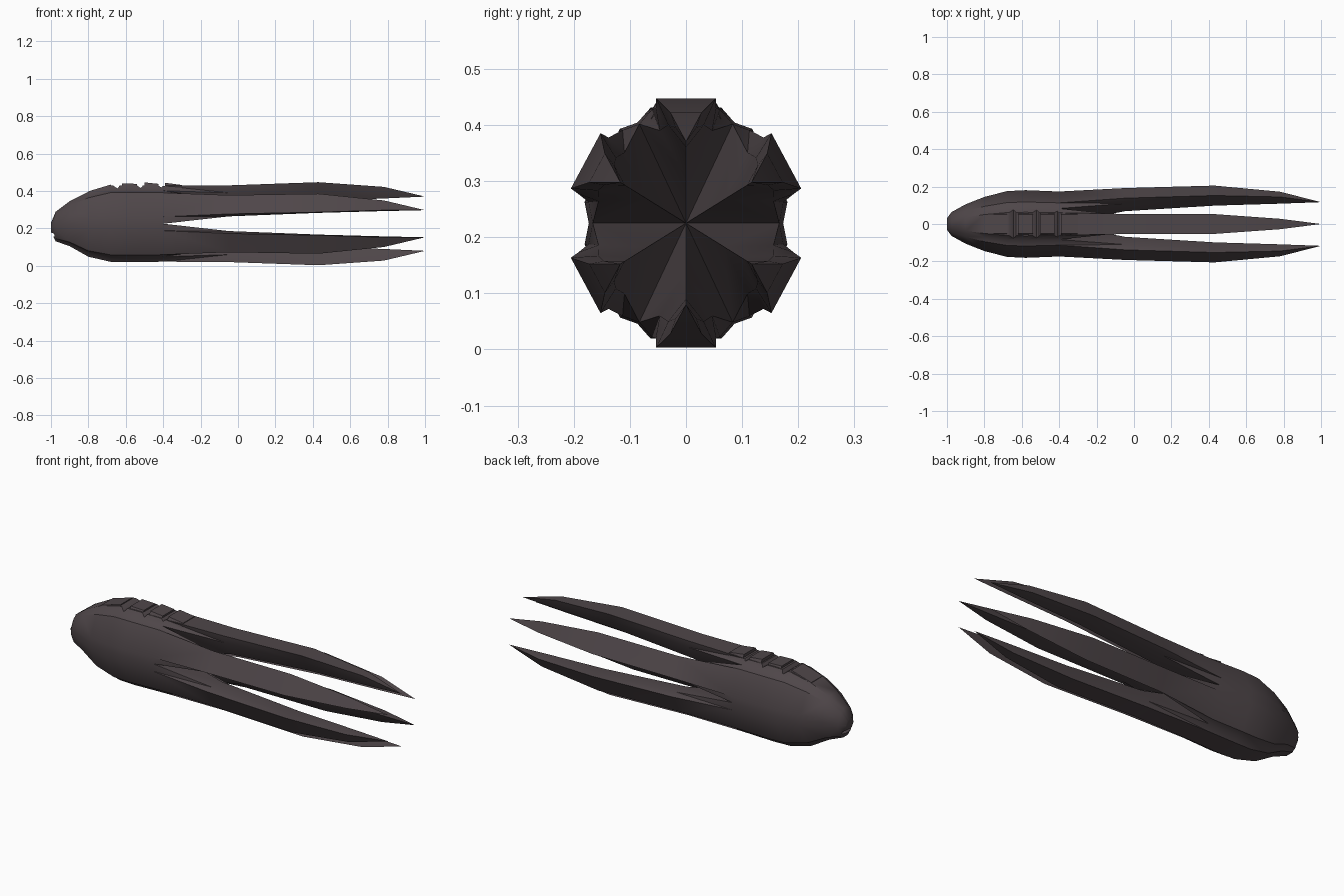
import bpy, bmesh, math
from mathutils import Vector

if "Cube" in bpy.data.objects:
    bpy.data.objects.remove(bpy.data.objects["Cube"])

ZC = 0.225                      # height of the long axis
SECTORS = [math.radians(30 + 60 * k) for k in range(6)]

skin = bpy.data.materials.new("dark_brown_grey")
skin.diffuse_color = (0.078, 0.062, 0.067, 1)
skin.use_nodes = True
skin.node_tree.nodes["Principled BSDF"].inputs["Base Color"].default_value = skin.diffuse_color


def point(x, ang, r, h, zc=ZC, squash=0.93):
    """Point at radius r along direction ang, shifted sideways by h."""
    y = r * math.cos(ang) - h * math.sin(ang)
    z = r * math.sin(ang) + h * math.cos(ang)
    return Vector((x, y * squash, zc + z))


# --- body and six arms as one closed skin ---
bm = bmesh.new()
HALF = math.radians(30)
# x, centre z, vertical radius, sideways radius
body = [(-1.0, .205, .025, .03), (-.975, .21, .08, .062), (-.9, .225, .122, .102),
        (-.8, .222, .176, .14), (-.68, .225, .207, .17), (-.58, .225, .209, .175),
        (-.4, .225, .206, .168)]
rings = []
for x, zc, rz, ry in body:
    ring = []
    for a in SECTORS:           # seam, then two corners for every arm
        q = ry / rz
        ring.append(bm.verts.new(point(x, a - HALF, rz * .99, 0, zc, q)))
        for h in (-.36, .36):
            ring.append(bm.verts.new(point(x, a, rz * .985, rz * h, zc, q)))
    rings.append(ring)
n = len(rings[0])
for r0, r1 in zip(rings, rings[1:]):
    for i in range(n):
        j = (i + 1) % n
        bm.faces.new((r0[i], r0[j], r1[j], r1[i]))
bm.faces.new(rings[0])

# arms: x, outer radius, outer half width, side radius, side half width, ridge radius
arm = [(-.05, .205, .058, .165, .05, .085),
       (.43, .222, .057, .175, .034, .122),
       (.78, .197, .03, .17, .02, .135)]
crotch = bm.verts.new((-.4, 0, ZC))
for k, a in enumerate(SECTORS):
    last = rings[-1]
    prev = [last[3 * k], last[3 * k + 1], last[3 * k + 2], last[(3 * k + 3) % n], crotch]
    for x, ro, ho, rs, hs, ri in arm:
        cur = [bm.verts.new(point(x, a, r, h)) for r, h in
               ((rs, -hs), (ro, -ho), (ro, ho), (rs, hs), (ri, 0))]
        for i in range(5):
            j = (i + 1) % 5
            bm.faces.new((prev[i], prev[j], cur[j], cur[i]))
        prev = cur
    tip = bm.verts.new(point(1, a, .145, 0))
    for i in range(5):
        bm.faces.new((prev[i], prev[(i + 1) % 5], tip))
bmesh.ops.triangulate(bm, faces=bm.faces[:])
bmesh.ops.recalc_face_normals(bm, faces=bm.faces[:])
mesh = bpy.data.meshes.new("body_with_arms")
bm.to_mesh(mesh)
bm.free()
mesh.materials.append(skin)
creature = bpy.data.objects.new("body_with_arms", mesh)
bpy.context.collection.objects.link(creature)

# --- cutters: back notches and mouth slit ---
cb = bmesh.new()


def prism(profile, half):
    """Closed prism from an x-z profile, spanning y = -half..half."""
    a = [cb.verts.new((x, -half, z)) for x, z in profile]
    b = [cb.verts.new((x, half, z)) for x, z in profile]
    m = len(a)
    cb.faces.new(a)
    cb.faces.new(b[::-1])
    for i in range(m):
        cb.faces.new((a[i], b[i], b[(i + 1) % m], a[(i + 1) % m]))


for x, depth in ((-.645, .413), (-.52, .416), (-.41, .419)):
    prism([(x - .05, .45), (x, depth), (x + .03, .45)], .15)
prism([(-1.02, .185), (-1.02, .14), (-.965, .165)], .04)
bmesh.ops.recalc_face_normals(cb, faces=cb.faces[:])
cm = bpy.data.meshes.new("notch_cutter")
cb.to_mesh(cm)
cb.free()
cm.materials.append(skin)
cutter = bpy.data.objects.new("notch_cutter", cm)
cutter.hide_render = True
bpy.context.collection.objects.link(cutter)

bpy.context.view_layer.objects.active = creature
creature.select_set(True)
mod = creature.modifiers.new("notches", 'BOOLEAN')
mod.object = cutter
mod.operation = 'DIFFERENCE'
mod.solver = 'EXACT'
bpy.ops.object.modifier_apply(modifier=mod.name)
bpy.data.objects.remove(cutter)
bpy.ops.object.shade_smooth_by_angle(angle=math.radians(40))


# --- overlapping back plates between the notches ---
def plate(name, x0, x1, z0, z1, half):
    b = bmesh.new()
    lo = .03
    top = [(x0, -half, z0), (x0, half, z0), (x1, half, z1), (x1, -half, z1)]
    t = [b.verts.new(p) for p in top]
    u = [b.verts.new((x, y * 1.35, z - lo)) for x, y, z in top]
    b.faces.new(t)
    b.faces.new(u[::-1])
    for i in range(4):
        j = (i + 1) % 4
        b.faces.new((t[i], u[i], u[j], t[j]))
    bmesh.ops.recalc_face_normals(b, faces=b.faces[:])
    me = bpy.data.meshes.new(name)
    b.to_mesh(me)
    b.free()
    me.materials.append(skin)
    bpy.context.collection.objects.link(bpy.data.objects.new(name, me))


for i, (x0, x1, z0, z1) in enumerate([(-.8, -.68, .398, .434), (-.62, -.54, .441, .438),
                                      (-.5, -.425, .446, .438), (-.39, -.3, .444, .432)]):
    plate(f"back_plate_{i + 1}", x0, x1, z0, z1, .05)
